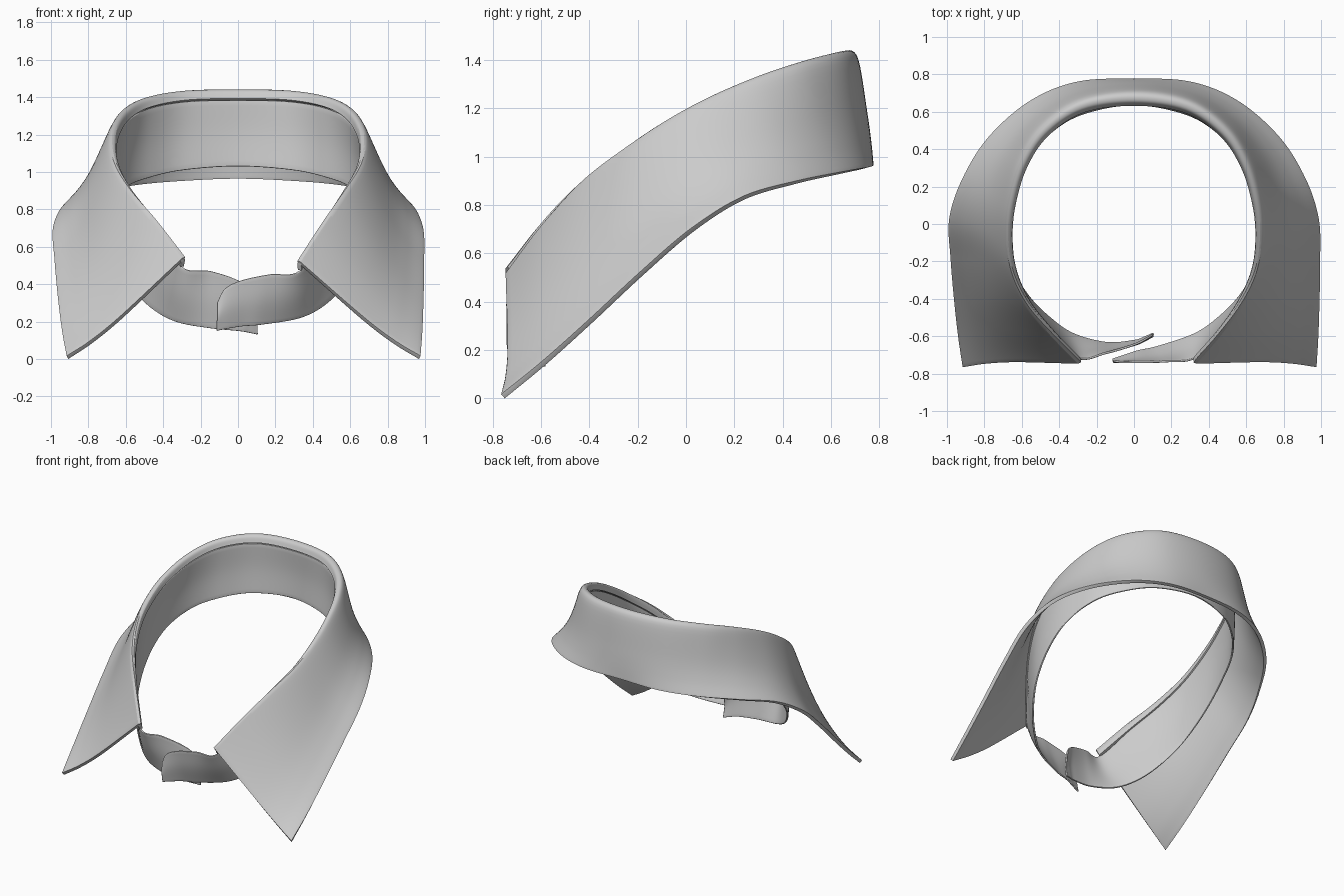
import bpy
from math import sin, pi
from mathutils import Vector as V

if "Cube" in bpy.data.objects:
    bpy.data.objects.remove(bpy.data.objects["Cube"])


def smooth_curve(pts, n):
    """Catmull-Rom resampling, n steps per span."""
    p = [pts[0] * 2 - pts[1]] + list(pts) + [pts[-1] * 2 - pts[-2]]
    out = []
    for i in range(1, len(p) - 2):
        a, b, c, d = p[i - 1:i + 3]
        for k in range(n):
            t = k / n
            out.append(0.5 * (2 * b + (c - a) * t + (2 * a - 5 * b + 4 * c - d) * t * t
                              + (3 * b - a - 3 * c + d) * t ** 3))
    return out + [pts[-1].copy()]


def loft(name, stations, thick, nu=8, nv=6):
    """Skin a cloth sheet through cross-section stations, then thicken it."""
    cols = [smooth_curve(s, nv) for s in stations]
    rows = [smooth_curve(list(r), nu) for r in zip(*cols)]
    w = len(rows[0])
    faces = [(j * w + i, j * w + i + 1, (j + 1) * w + i + 1, (j + 1) * w + i)
             for j in range(len(rows) - 1) for i in range(w - 1)]
    me = bpy.data.meshes.new(name)
    me.from_pydata([v for r in rows for v in r], [], faces)
    ob = bpy.data.objects.new(name, me)
    bpy.context.collection.objects.link(ob)
    m = ob.modifiers.new("thickness", 'SOLIDIFY')
    m.thickness, m.offset = thick, 0
    b = ob.modifiers.new("soft_edge", 'BEVEL')
    b.width, b.segments = thick * 0.35, 3
    bpy.context.view_layer.objects.active = ob
    ob.select_set(True)
    bpy.ops.object.shade_smooth_by_angle()
    ob.select_set(False)
    return ob


# Half outlines from centre back to front: fold line, fall edge, stand edge
FOLD = [(0, .665, 1.427), (.28, .625, 1.42), (.48, .49, 1.385), (.595, .31, 1.325),
        (.655, .1, 1.235), (.668, -.08, 1.135), (.645, -.25, 1.02), (.57, -.42, .885),
        (.46, -.58, .715), (.33, -.735, .51)]
EDGE = [(0, .765, .965), (.3, .75, .955), (.55, .65, .935), (.77, .46, .895),
        (.91, .24, .83), (.98, .03, .70), (.988, -.18, .52), (.985, -.4, .315),
        (.98, -.59, .145), (.972, -.758, .008)]
BASE = [(0, .64, 1.03), (.29, .585, 1.01), (.475, .465, .97), (.60, .31, .92),
        (.67, .11, .83), (.685, -.07, .695), (.65, -.24, .54), (.57, -.38, .4),
        (.465, -.49, .29), (.33, -.585, .22)]
# Overlapping front tabs: (top, bottom) pairs
TAB_R = [((.17, -.735, .452), (.13, -.655, .185)), ((.02, -.738, .42), (.02, -.68, .175)),
         ((-.07, -.738, .375), (-.07, -.71, .16)), ((-.11, -.73, .30), (-.115, -.725, .15))]
TAB_L = [((-.15, -.69, .47), (-.15, -.635, .165)), ((0, -.645, .42), (0, -.625, .15)),
         ((.07, -.61, .36), (.06, -.605, .14)), ((.1, -.59, .28), (.105, -.585, .13))]


def half(side):
    """Stations of the fall and stand for one side (+1 right, -1 left)."""
    fall, stand = [], []
    for i in range(len(FOLD)):
        f, e, b = V(FOLD[i]), V(EDGE[i]), V(BASE[i])
        if side < 0:  # the left point sits closer in than the right
            k = max(0, i - 5) / 4
            e.x -= .06 * k
            f += V((-.035, 0, .02)) * max(0, i - 7) / 2
            b.z -= .02 * k
        t = i / 9
        out = V((f.x, f.y, 0)).normalized()
        down, into = (e - f).normalized(), (b - f).normalized()
        inner = f - out * .02 * (1 - t) + into * .04
        outer = f + (out * .038 + V((0, 0, -.03))) * (1 - t) + down * .04 * t
        # the leaf hugs the neck at the sides before flaring out
        hug = out * (.005 - .033 * sin(pi * t)) + V((0, .022, -.03)) * t ** 4
        fs = [inner, f, outer, outer.lerp(e, .5) + hug, outer.lerp(e, .78) + hug * .85, e]
        top = inner + into * .004
        ss = [top, top.lerp(b, .5) + out * .008, b]
        for lst, s in ((fall, fs), (stand, ss)):
            lst.append([V((v.x * side, v.y, v.z)) for v in s])
    for top, bot in (TAB_R if side > 0 else TAB_L):
        a, b = V(top), V(bot)
        stand.append([a, a.lerp(b, .5) + V((0, -.01, 0)), b])
    return fall, stand


fall_r, stand_r = half(1)
fall_l, stand_l = half(-1)

# Folded-over outer leaf with pointed ends
loft("collar_fall", fall_l[:0:-1] + fall_r, .024)
# Inner neck band with overlapping front tabs
loft("collar_stand", stand_l[:0:-1] + stand_r, .012)
